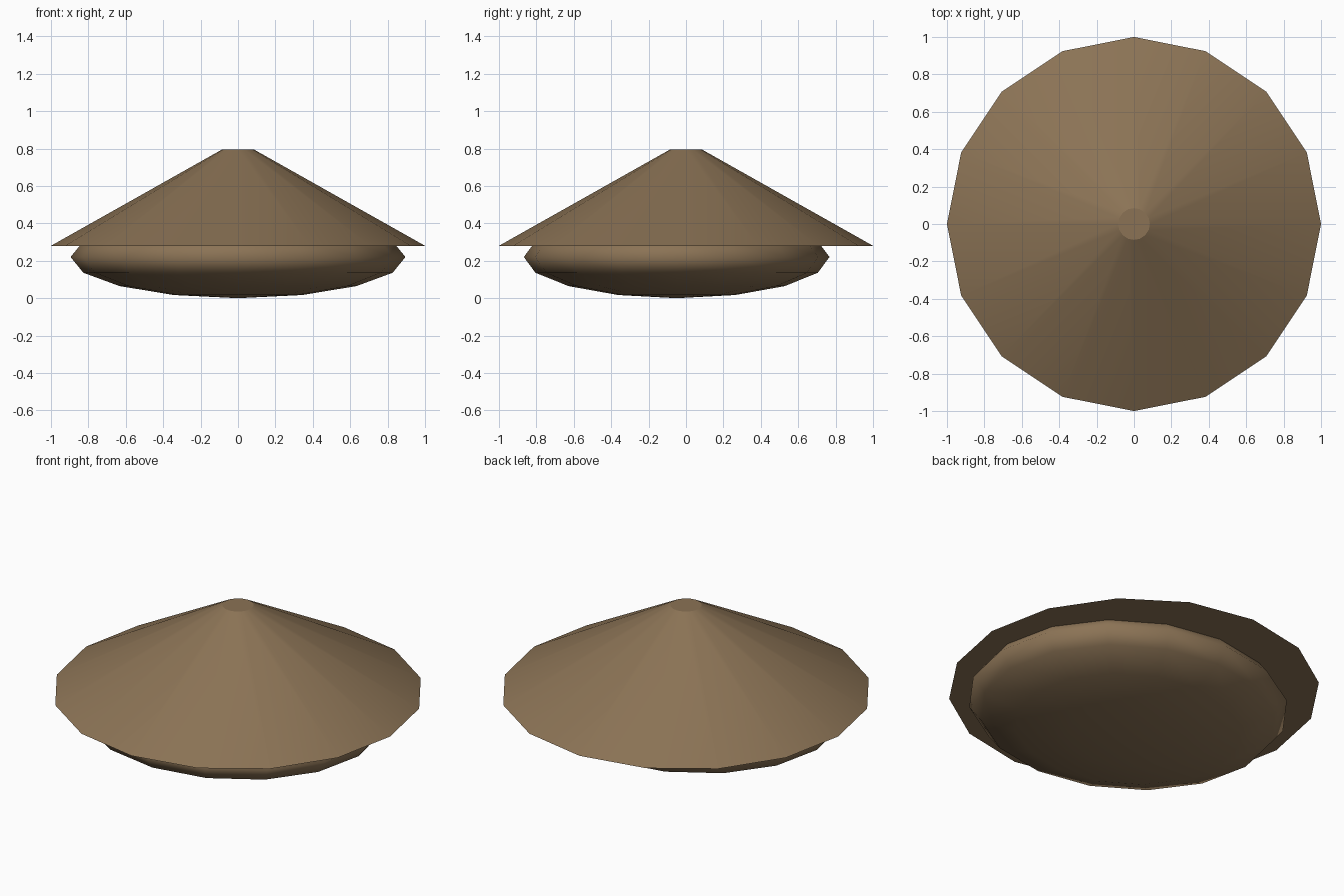
import bpy
import bmesh
from mathutils import Matrix

if "Cube" in bpy.data.objects:
    bpy.data.objects.remove(bpy.data.objects["Cube"])

SIDES = 16

brown = bpy.data.materials.new("warm_brown")
brown.diffuse_color = (0.258, 0.171, 0.091, 1.0)
brown.use_nodes = True
brown.node_tree.nodes["Principled BSDF"].inputs["Base Color"].default_value = brown.diffuse_color


def finish(name, bm, location, is_smooth):
    """Turn a bmesh into a named object, smoothing the faces picked by the rule."""
    bm.normal_update()
    for face in bm.faces:
        face.smooth = is_smooth(face)
    mesh = bpy.data.meshes.new(name)
    bm.to_mesh(mesh)
    bm.free()
    mesh.materials.append(brown)
    obj = bpy.data.objects.new(name, mesh)
    obj.location = location
    bpy.context.collection.objects.link(obj)
    # keep the rim and cap edges crisp
    for edge in mesh.edges:
        edge.use_edge_sharp = False
    return obj


# Wide conical roof with a small flat top and a closed underside
bottom, top = 0.28, 0.795
bm = bmesh.new()
bmesh.ops.create_cone(bm, cap_ends=True, segments=SIDES, radius1=1.0,
                      radius2=0.085, depth=top - bottom)
finish("conical_roof", bm, (0, 0, (bottom + top) / 2),
       lambda f: len(f.verts) == 4)

# Flattened round body, set slightly towards the front
bm = bmesh.new()
bmesh.ops.create_uvsphere(bm, u_segments=SIDES, v_segments=8, radius=1.0,
                          matrix=Matrix.Diagonal((0.895, 0.817, 0.22, 1.0)))
finish("rounded_body", bm, (0, -0.05, 0.22), lambda f: True)
